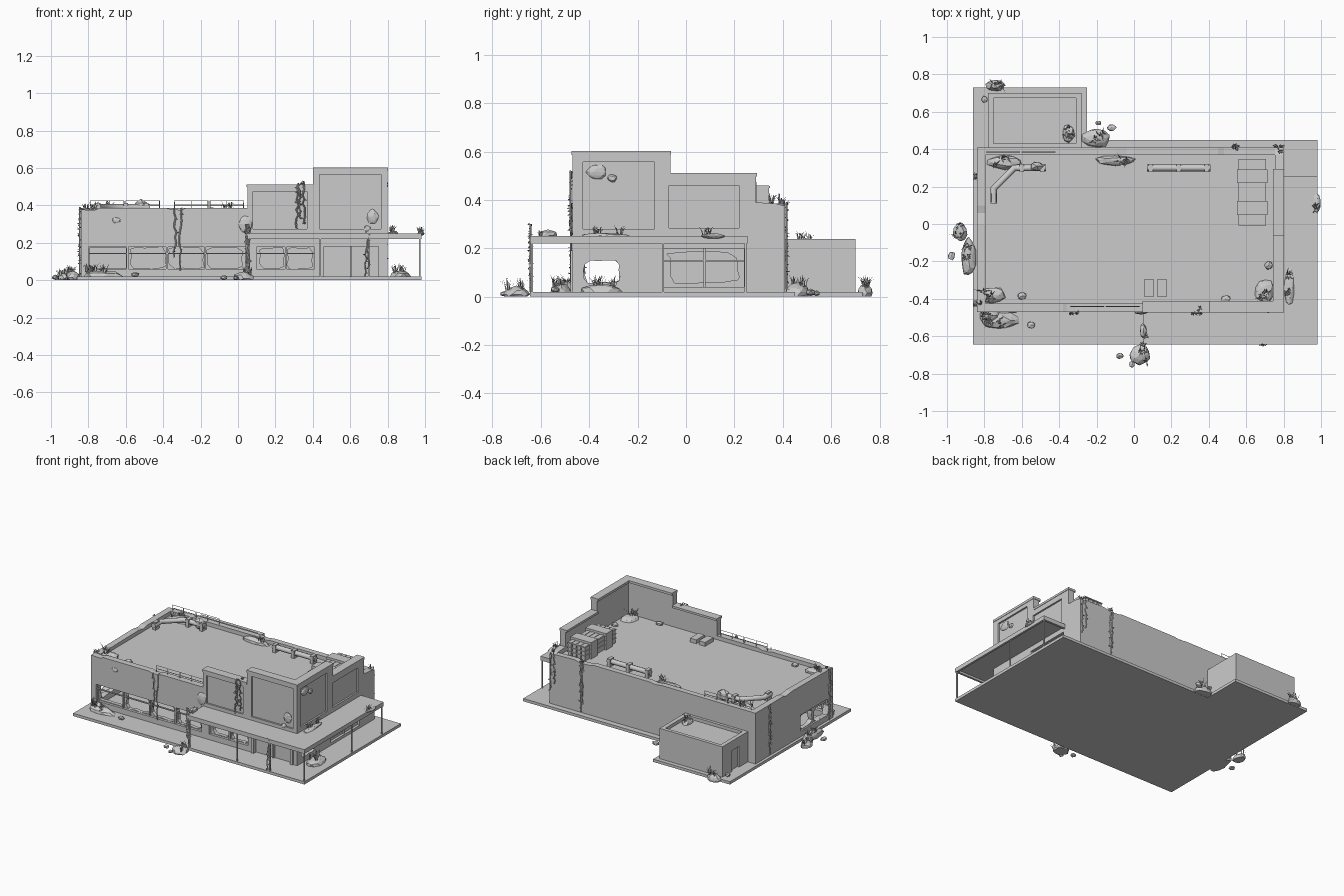
import bpy, bmesh, math, random
from mathutils import Vector, Matrix
random.seed(7)
R = random.uniform


def finish(name, bm, normals=True):
    if normals:
        bmesh.ops.recalc_face_normals(bm, faces=bm.faces)
    me = bpy.data.meshes.new(name)
    bm.to_mesh(me)
    bm.free()
    ob = bpy.data.objects.new(name, me)
    bpy.context.collection.objects.link(ob)
    return ob


def add_prism(bm, pts, axis, a, b):
    # outline in the plane across the axis, extruded from a to b
    place = {'x': lambda u, v, w: (w, u, v), 'y': lambda u, v, w: (u, w, v), 'z': lambda u, v, w: (u, v, w)}[axis]
    lo = [bm.verts.new(place(u, v, a)) for u, v in pts]
    hi = [bm.verts.new(place(u, v, b)) for u, v in pts]
    bm.faces.new(lo)
    bm.faces.new(hi[::-1])
    n = len(pts)
    for i in range(n):
        bm.faces.new((lo[i], lo[(i + 1) % n], hi[(i + 1) % n], hi[i]))


def prism(name, pts, axis, a, b):
    bm = bmesh.new()
    add_prism(bm, pts, axis, a, b)
    return finish(name, bm)


def rect(u0, u1, v0, v1):
    return [(u0, v0), (u1, v0), (u1, v1), (u0, v1)]


def boxes(name, items):
    bm = bmesh.new()
    for x0, x1, y0, y1, z0, z1 in items:
        add_prism(bm, rect(x0, x1, y0, y1), 'z', z0, z1)
    return finish(name, bm)


def jagged(u0, u1, v0, v1):
    # broken-glass outline
    c, n, out = rect(u0, u1, v0, v1), 5, []
    for i in range(4):
        p, q = Vector(c[i]), Vector(c[(i + 1) % 4])
        mid = Vector(((u0 + u1) / 2, (v0 + v1) / 2))
        for k in range(n):
            s = p.lerp(q, (k + (0.5 if k == 0 else 0)) / n)
            out.append(tuple(s.lerp(mid, R(0, 0.14))))
    return out


def cut(ob, axis, cuts):
    for pts, a, b in cuts:
        c = prism('cutter', pts, axis, a, b)
        c.hide_render = True
        m = ob.modifiers.new('cut', 'BOOLEAN')
        m.operation, m.solver, m.object = 'DIFFERENCE', 'EXACT', c
        dg = bpy.context.evaluated_depsgraph_get()
        me = bpy.data.meshes.new_from_object(ob.evaluated_get(dg))
        ob.modifiers.clear()
        ob.data = me
        bpy.data.objects.remove(c)


# ground slab and roof
prism('ground_slab', [(-.86, -.645), (.98, -.645), (.98, .45), (-.25, .45), (-.25, .73), (-.86, .73)], 'z', 0, .02)
boxes('roof_deck', [(-.81, .77, -.44, .385, .335, .357)])

# front wall with stepped, chipped parapet, sign recesses and broken shopfront
front = prism('front_wall', [(-.84, .02), (.8, .02), (.8, .6), (.4, .6), (.4, .51), (.05, .51), (.05, .385), (-.28, .385),
              (-.31, .376), (-.36, .379), (-.38, .385), (-.74, .385), (-.77, .374), (-.84, .378)], 'y', -.47, -.425)
cuts = [(rect(-.8, .04, .06, .178), -.5, -.452), (rect(.1, .41, .06, .178), -.5, -.452),
        (rect(.46, .75, .02, .18), -.5, -.45), (rect(.08, .37, .275, .475), -.5, -.458),
        (rect(.435, .765, .275, .565), -.5, -.458), (rect(-.795, -.6, .065, .172), -.5, -.4)]
for a, b in ((-.58, -.385), (-.375, -.18), (-.17, .03), (.115, .25), (.26, .4)):
    cuts.append((jagged(a, b, .06, .177), -.5, -.4))
cut(front, 'y', cuts)

# right wall
right = prism('right_wall', [(-.425, .02), (.41, .02), (.41, .375), (.37, .385), (.29, .39), (.29, .51), (-.065, .51),
              (-.065, .6), (-.425, .6)], 'x', .755, .8)
cut(right, 'x', [(rect(-.425, -.13, .28, .557), .788, .9), (rect(-.07, .22, .285, .46), .788, .9),
                 (rect(-.09, .24, .04, .2), .782, .9), (jagged(-.08, .22, .055, .19), .7, .9),
                 (jagged(-.425, -.275, .055, .15), .7, .9)])

# left and back walls
left = prism('left_wall', [(-.425, .02), (.375, .02), (.375, .385), (.1, .385), (.06, .376), (0, .385), (-.425, .38)], 'x', -.84, -.795)
cut(left, 'x', [(rect(-.41, -.1, .06, .175), -.9, -.828), (jagged(-.425, -.27, .055, .155), -.9, -.7),
                (jagged(-.25, -.11, .06, .17), -.9, -.7)])
prism('back_wall', [(-.84, .02), (.755, .02), (.755, .38), (.6, .385), (.55, .373), (.48, .376), (.45, .385), (0, .385),
                    (-.04, .378), (-.1, .385), (-.84, .385)], 'y', .37, .41)

# parapet caps and window bars
boxes('parapet_caps', [(.4, .803, -.474, -.412, .585, .602), (.742, .803, -.425, -.062, .585, .602),
                       (.045, .4, -.474, -.412, .497, .512), (.742, .803, -.065, .293, .497, .512)])
bars = [(-.8, .04, -.462, -.45, .14, .146), (.1, .41, -.462, -.45, .14, .146), (.783, .793, -.09, .24, .145, .152),
        (.783, .793, .072, .08, .04, .2), (.6, .608, -.465, -.45, .02, .18), (.44, .46, -.478, -.46, .02, .19),
        (.75, .77, -.478, -.46, .02, .19), (.44, .77, -.478, -.46, .18, .192)]
bars += [(x - .005, x + .005, -.464, -.448, .06, .178) for x in (-.59, -.38, -.175, .255)]
boxes('window_bars', bars)

# canopy wrapping the front right corner, rim and thin posts
ell = [(.05, -.645), (.98, -.645), (.98, .255), (.8, .255), (.8, -.47), (.05, -.47)]
prism('canopy', ell, 'z', .235, .25)
boxes('canopy_rim', [(.05, .98, -.645, -.63, .22, .24), (.965, .98, -.63, .255, .22, .24),
                     (.05, .065, -.63, -.47, .22, .24), (.8, .965, .24, .255, .22, .24)])
boxes('canopy_posts', [(x - .004, x + .004, y - .004, y + .004, .02, .236) for x, y in
                       ((.06, -.636), (.44, -.636), (.7, -.636), (.972, -.636), (.972, -.095), (.972, .246))])

# rear annex
annex = prism('annex', rect(-.78, -.28, .405, .7), 'z', .02, .238)
cut(annex, 'z', [(rect(-.75, -.31, .43, .675), .215, .3)])
cut(annex, 'x', [(rect(.51, .59, .019, .17), -.8, -.765)])

# rooftop cooling units with ribbed ends
units = []
for y in (.255, .085):
    units.append((.55, .715, y - .037, y + .037, .357, .475))
    for s in (-1, 1):
        for k in range(4):
            x = .565 + k * .036
            units.append((x, x + .026, y + s * .062 - .026, y + s * .062 + .026, .357, .46))
        for z in (.39, .42, .45):
            units.append((.56, .705, y + s * .065 - .028, y + s * .065 + .028, z, z + .007))
boxes('cooling_units', units)
boxes('roof_vents', [(.055, .105, -.39, -.295, .357, .385), (.125, .175, -.39, -.295, .357, .385)])


def tube(name, paths, r, res=2):
    cu = bpy.data.curves.new(name, 'CURVE')
    cu.dimensions, cu.bevel_depth, cu.bevel_resolution, cu.use_fill_caps = '3D', r, res, True
    for path in paths:
        sp = cu.splines.new('POLY')
        sp.points.add(len(path) - 1)
        for p, c in zip(sp.points, path):
            p.co = (*c, 1)
    ob = bpy.data.objects.new(name, cu)
    bpy.context.collection.objects.link(ob)
    return ob


# roof ducts on brackets
tube('roof_ducts', [[(-.75, .11, .39), (-.75, .19, .39), (-.64, .3, .39), (-.47, .3, .39)], [(.07, .3, .39), (.41, .3, .39)]], .018)
boxes('duct_brackets', [(x - .012, x + .012, y - .022, y + .022, .357, .412) for x, y in
                        ((-.75, .14), (-.6, .3), (-.49, .3), (.09, .3), (.24, .3), (.39, .3))])
# bent railings on front and back parapets
rails = []
for x0, y in ((-.34, -.44), (-.79, .385)):
    for a, b in ((x0, x0 + .18), (x0 + .19, x0 + .37)):
        rails.append([(a, y, .38), (a, y, .425), (b, y, .425), (b, y, .38)])
        rails.append([(a, y, .403), (b, y, .403)])
        rails.append([((a + b) / 2, y, .38), ((a + b) / 2, y, .425)])
tube('roof_railings', rails, .0025, 0)


# rubble: lumpy stones and mounds (x, y, z, half sizes)
def lumps(name, items, sub=2):
    bm = bmesh.new()
    for x, y, z, a, b, c in items:
        vs = bmesh.ops.create_icosphere(bm, subdivisions=sub, radius=1)['verts']
        for v in vs:
            k = R(.82, 1.04)
            v.co = Vector((x + v.co.x * a * k, y + v.co.y * b * k, max(z + v.co.z * c * k, .001)))
    return finish(name, bm)


mounds = [(-.72, -.515, .02, .11, .045, .035), (-.77, -.49, .02, .06, .04, .045), (-.93, -.04, .01, .04, .055, .03),
          (-.885, -.18, .015, .045, .11, .04), (.03, -.7, .01, .06, .06, .035), (-.2, .46, .02, .08, .055, .04),
          (-.74, .74, .015, .055, .032, .04), (.87, -.35, .02, .06, .1, .035), (.83, -.34, .25, .03, .11, .014),
          (-.76, -.38, .357, .08, .045, .03), (.7, -.36, .357, .055, .07, .03), (-.1, .34, .357, .115, .03, .035),
          (-.69, .33, .357, .1, .04, .035), (-.35, .485, .215, .035, .05, .03), (.978, .11, .25, .02, .055, .012)]
lumps('rubble_mounds', mounds)
stones = [(-.975, -.17, .015, .023, .028, .016), (-.55, -.54, .03, .025, .022, .016), (-.075, -.705, .014, .024, .02, .015),
          (-.01, -.75, .012, .018, .02, .013), (-.12, .515, .018, .03, .02, .018), (-.19, .54, .014, .02, .016, .014),
          (-.8, .665, .03, .02, .022, .016), (-.6, -.385, .365, .028, .025, .016), (.49, -.4, .365, .03, .022, .016),
          (.72, -.22, .365, .025, .028, .016), (-.52, .31, .39, .04, .03, .05), (.05, -.57, .26, .022, .045, .02)]
lumps('loose_stones', stones, 1)
# broken plaster patches on the walls
lumps('plaster_patches', [(.04, -.472, .3, .04, .012, .05), (.72, -.463, .34, .035, .012, .04), (.69, -.463, .275, .02, .012, .02),
                          (-.65, -.47, .32, .025, .008, .016), (.79, -.37, .515, .012, .045, .033), (.79, -.305, .49, .012, .02, .018)])

# vines hanging on the walls
vines, leaves = [], []
for x, y, z0, z1, n, ax in ((-.32, -.476, .385, .06, 2, 0), (.32, -.478, .52, .28, 2, 0), (.36, -.478, .52, .3, 1, 0),
                            (.06, -.642, .3, .02, 4, 0), (.7, -.642, .25, .02, 2, 0), (.54, .416, .39, .03, 3, 0),
                            (.77, .416, .39, .12, 2, 0), (-.846, .26, .39, .04, 3, 1), (-.846, -.41, .39, .02, 3, 1)):
    for i in range(n):
        steps, off, path = 10, R(-.018, .018), []
        for k in range(steps + 1):
            t = k / steps
            d = off + R(-.009, .009)
            p = (x + (0 if ax else d), y + (d if ax else 0), z0 + (z1 - z0) * t * (1 if i == 0 else .8))
            path.append(p)
            leaves.append(p)
        vines.append(path)
tube('vines', vines, .004, 0)
bm = bmesh.new()
for p in leaves:
    d = Vector((R(-1, 1), R(-1, 1), R(-1, .4))).normalized() * .016
    s = d.cross(Vector((R(-1, 1), R(-1, 1), 1))).normalized() * .005
    p = Vector(p)
    bm.faces.new([bm.verts.new(q) for q in (p, p + d * .5 + s, p + d, p + d * .5 - s)])
finish('vine_leaves', bm, False)

# grass tufts growing from the rubble and roof edges
bm = bmesh.new()
tufts = [(x + R(-.6, .6) * a, y + R(-.6, .6) * b, z + c * .5, min(.05, .6 * a + .02)) for x, y, z, a, b, c in mounds for _ in range(3)]
tufts += [(.35, -.45, .51, .025), (.06, -.6, .25, .03), (-.82, -.43, .385, .025), (.54, .4, .38, .025), (.78, .39, .385, .03),
          (.85, -.3, .03, .06), (-.8, -.5, .03, .05), (-.9, -.12, .03, .05)]
for x, y, z, h in tufts:
    for _ in range(9):
        ang, lean, hh = R(0, 6.28), R(.1, .9), h * R(.5, 1.1)
        d, s = Vector((math.cos(ang), math.sin(ang), 0)), Vector((-math.sin(ang), math.cos(ang), 0)) * .003
        p = Vector((x, y, z)) + d * R(0, .012)
        m = p + d * hh * lean * .35 + Vector((0, 0, hh * .65))
        t = p + d * hh * lean * .9 + Vector((0, 0, hh))
        a, b, c, e, f = [bm.verts.new(q) for q in (p - s, p + s, m + s * .8, m - s * .8, t)]
        bm.faces.new((a, b, c, e))
        bm.faces.new((e, c, f))
finish('grass_tufts', bm, False)
